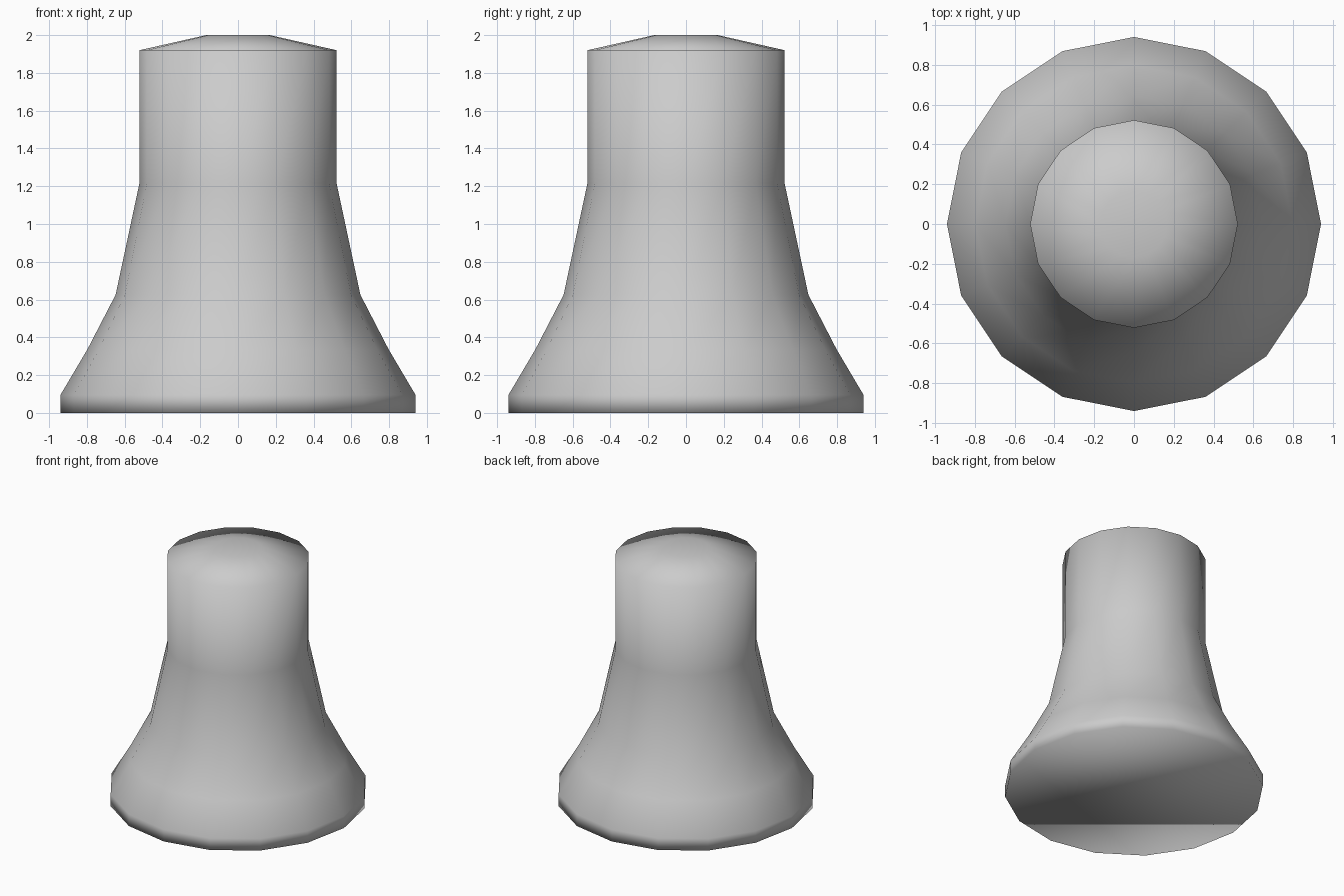
import bpy, bmesh
from math import cos, sin, tau

if "Cube" in bpy.data.objects:
    bpy.data.objects.remove(bpy.data.objects["Cube"])

SIDES = 16
# Radius and height of each ring, from the foot to the crown
PROFILE = [(0.94, 0.0), (0.94, 0.095), (0.798, 0.335), (0.648, 0.625),
           (0.522, 1.215), (0.522, 1.92), (0.168, 2.0)]

bm = bmesh.new()
rings = [[bm.verts.new((r * cos(tau * i / SIDES), r * sin(tau * i / SIDES), z))
          for i in range(SIDES)] for r, z in PROFILE]

# Flared wall and sloping crown
for low, high in zip(rings, rings[1:]):
    for i in range(SIDES):
        j = (i + 1) % SIDES
        bm.faces.new((low[i], low[j], high[j], high[i]))

# Flat underside and flat tip
bm.faces.new(rings[0][::-1])
bm.faces.new(rings[-1])

# Fully smooth shading over the faceted body
for face in bm.faces:
    face.smooth = True

mesh = bpy.data.meshes.new("flared_body")
bm.to_mesh(mesh)
bm.free()
body = bpy.data.objects.new("flared_body", mesh)
bpy.context.collection.objects.link(body)
